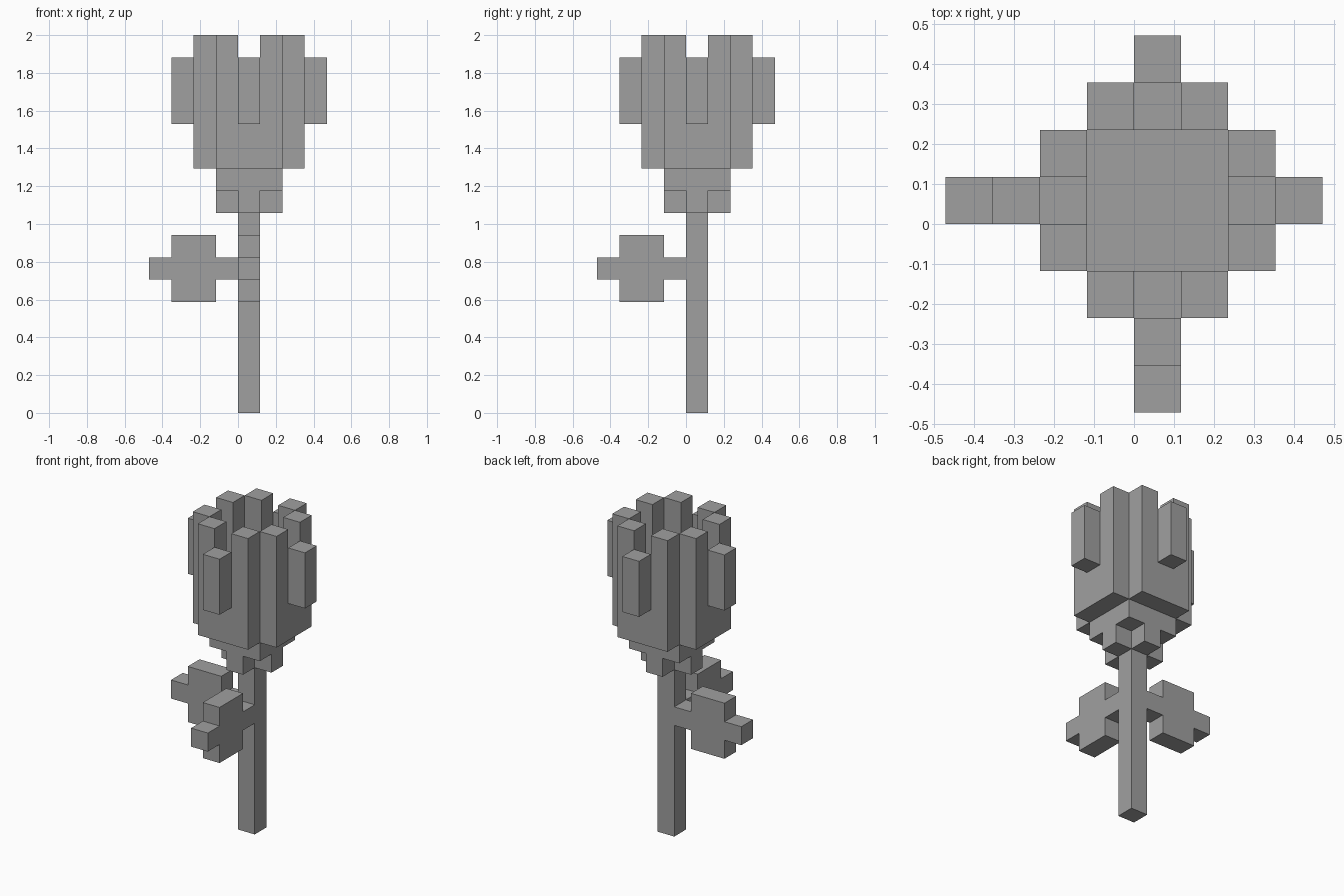
import bpy
import bmesh
from itertools import product
from mathutils import Vector

U = 2 / 17  # edge of one block

cube = bpy.data.objects.get("Cube")
if cube:
    bpy.data.objects.remove(cube, do_unlink=True)

grey = bpy.data.materials.new("plain_grey")
grey.use_nodes = True
colour = (0.35, 0.35, 0.35, 1)
grey.diffuse_color = colour
grey.node_tree.nodes["Principled BSDF"].inputs["Base Color"].default_value = colour


def block(x, y, z):
    """Cells of a box given by (first, last) block indices on each axis."""
    return set(product(*(range(a, b + 1) for a, b in (x, y, z))))


def spin(cells):
    """Repeat cells on all four sides of the central column."""
    out = set()
    for x, y, z in cells:
        out |= {(x, y, z), (-y, x, z), (-x, -y, z), (y, -x, z)}
    return out


parts = {}

# Stem
parts["stem"] = block((0, 0), (0, 0), (0, 8))

# Leaves, one to the right and one to the front
leaf = block((-4, -1), (0, 0), (6, 6)) | block((-3, -2), (0, 0), (5, 7))
parts["right_leaf"] = leaf
parts["front_leaf"] = {(y, x, z) for x, y, z in leaf}

# Sepals: a cross below a square slab
parts["sepals"] = spin(block((0, 1), (0, 0), (9, 9))) | block((-1, 1), (-1, 1), (10, 10))

# Flower cup: floor, low wall and tall paired columns
parts["flower_cup"] = (block((-1, 1), (-1, 1), (11, 11))
                       | spin(block((-1, 1), (-2, -2), (11, 12)))
                       | spin(block((-1, -1), (-2, -2), (13, 16)))
                       | spin(block((1, 1), (-2, -2), (13, 16))))

# Outer petals, one on each side
parts["outer_petals"] = spin(block((0, 0), (-3, -3), (13, 15)))

filled = set().union(*parts.values())


def build(name, cells):
    """Make the outer skin of the cells, leaving out faces against other blocks."""
    bm = bmesh.new()
    for cell in sorted(cells):
        for axis, side in product(range(3), (-1, 1)):
            step = [0, 0, 0]
            step[axis] = side
            if tuple(c + s for c, s in zip(cell, step)) in filled:
                continue
            n = Vector(step)
            a = Vector([float(i == (axis + 1) % 3) for i in range(3)])
            b = n.cross(a)
            mid = Vector(cell) + Vector((0.5, 0.5, 0.5)) + n / 2
            corners = (-a - b, a - b, a + b, b - a)
            bm.faces.new([bm.verts.new((mid + c / 2) * U) for c in corners])
    bmesh.ops.remove_doubles(bm, verts=bm.verts, dist=U / 100)
    bmesh.ops.dissolve_limit(bm, angle_limit=0.02, verts=bm.verts, edges=bm.edges)
    mesh = bpy.data.meshes.new(name)
    bm.to_mesh(mesh)
    bm.free()
    mesh.materials.append(grey)
    bpy.context.collection.objects.link(bpy.data.objects.new(name, mesh))


for part_name, part_cells in parts.items():
    build(part_name, part_cells)
